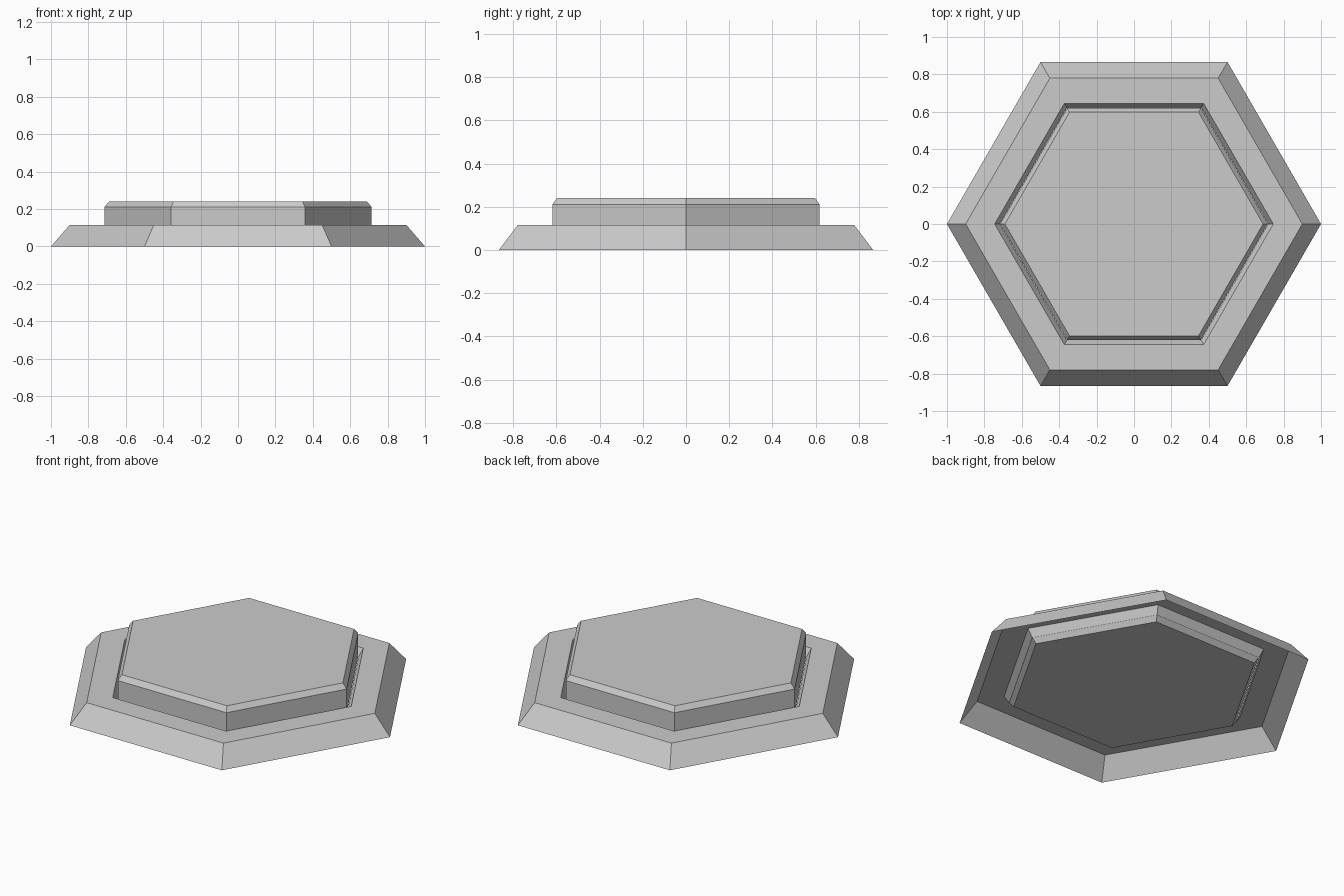
import bpy, bmesh
from math import cos, sin, pi

if "Cube" in bpy.data.objects:
    bpy.data.objects.remove(bpy.data.objects["Cube"])


def hex_loft(name, profile, capped):
    """Six-sided loft through (radius, z) points, with optional end caps."""
    bm = bmesh.new()
    rings = [[bm.verts.new((r * cos(i * pi / 3), r * sin(i * pi / 3), z))
              for i in range(6)] for r, z in profile]
    for a, b in zip(rings, rings[1:]):
        for i in range(6):
            j = (i + 1) % 6
            bm.faces.new((a[i], a[j], b[j], b[i]))
    if capped:
        bm.faces.new(rings[0][::-1])
        bm.faces.new(rings[-1])
    mesh = bpy.data.meshes.new(name)
    bm.to_mesh(mesh)
    bm.free()
    obj = bpy.data.objects.new(name, mesh)
    bpy.context.collection.objects.link(obj)
    return obj


# Open-bottomed base shell: outer slope, flat rim, slope into the recess
hex_loft("base_rim", [(1.0, 0.0), (0.9, 0.115), (0.745, 0.115), (0.717, 0.07)], False)

# Raised plate, chamfered on both edges
hex_loft("raised_plate", [(0.69, 0.04), (0.715, 0.07), (0.715, 0.21), (0.69, 0.24)], True)
